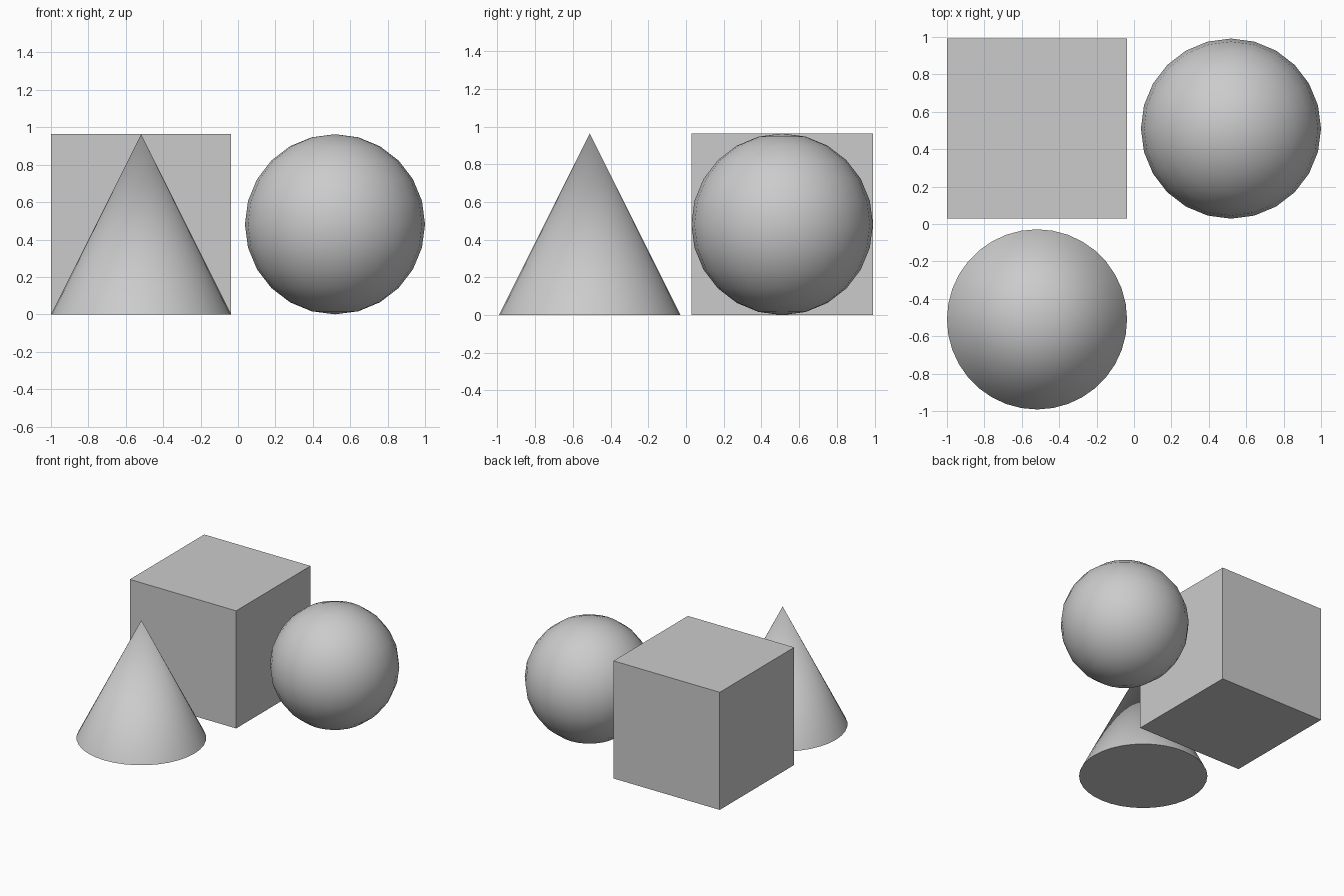
import bpy

if "Cube" in bpy.data.objects:
    bpy.data.objects.remove(bpy.data.objects["Cube"])

SIZE = 0.963          # edge length / diameter / height shared by all solids
R = SIZE / 2
X, Y = 1 - R, 0.51    # offsets of the solids from the centre


def finish(name, smooth_angle=None):
    obj = bpy.context.object
    obj.name = name
    if smooth_angle is not None:
        bpy.ops.object.shade_smooth_by_angle(angle=smooth_angle)
    return obj


# Cube, back left
bpy.ops.mesh.primitive_cube_add(size=SIZE, location=(-X, Y, R))
finish("cube")

# Sphere, back right
bpy.ops.mesh.primitive_uv_sphere_add(segments=24, ring_count=12, radius=R,
                                     location=(X, Y, R))
finish("sphere", 0.6)

# Cone, front left
bpy.ops.mesh.primitive_cone_add(vertices=36, radius1=R, radius2=0, depth=SIZE,
                                location=(-X, -Y, R))
finish("cone", 0.6)
